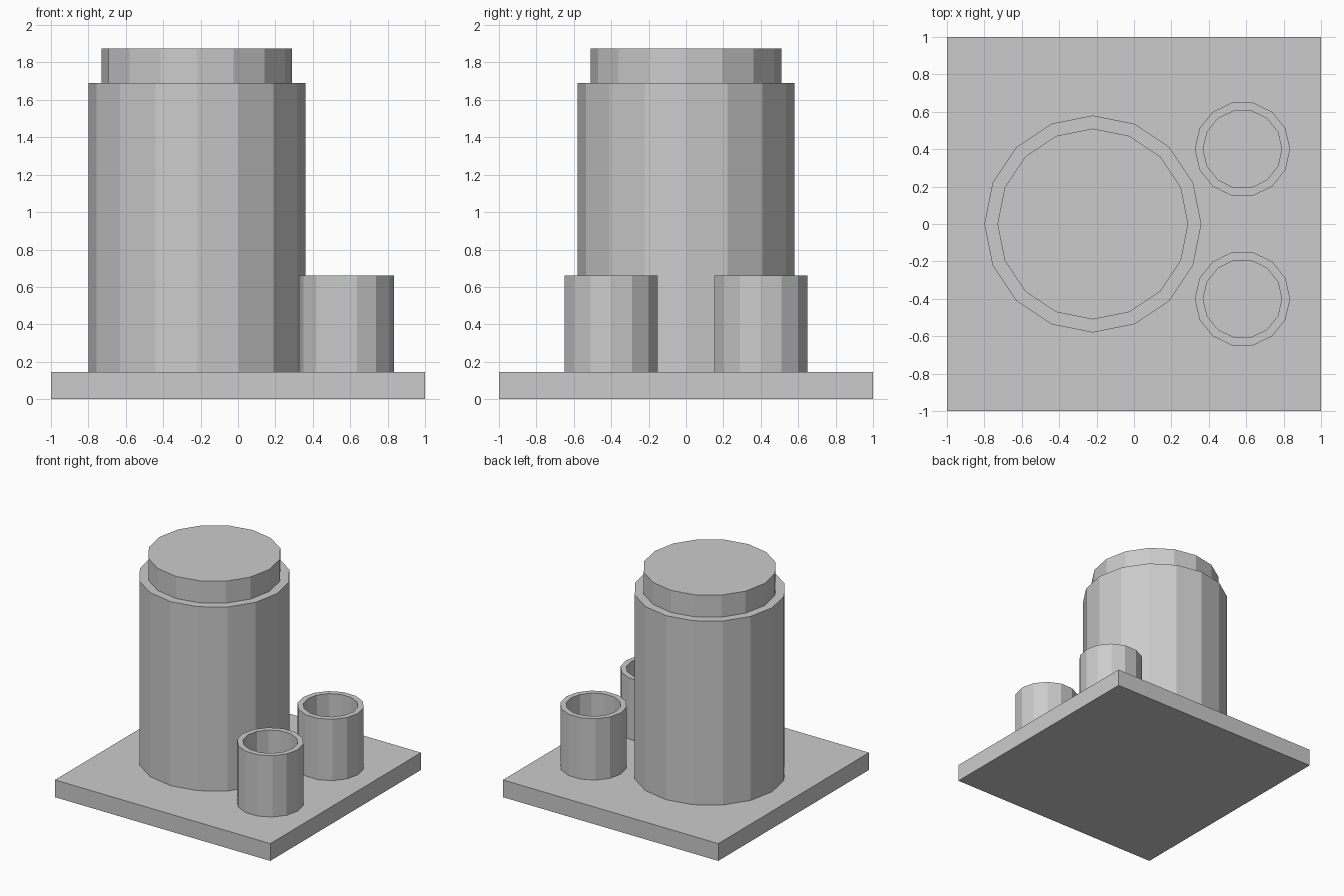
import bpy, bmesh
from math import cos, sin, tau

if "Cube" in bpy.data.objects:
    bpy.data.objects.remove(bpy.data.objects["Cube"])

BASE_TOP = 0.145


def finish(name, bm):
    bmesh.ops.recalc_face_normals(bm, faces=bm.faces)
    mesh = bpy.data.meshes.new(name)
    bm.to_mesh(mesh)
    bm.free()
    obj = bpy.data.objects.new(name, mesh)
    bpy.context.collection.objects.link(obj)
    return obj


def ring(bm, center, r, z, sides):
    return [bm.verts.new((center[0] + r * cos(tau * i / sides),
                          center[1] + r * sin(tau * i / sides), z))
            for i in range(sides)]


def bridge(bm, a, b):
    n = len(a)
    for i in range(n):
        j = (i + 1) % n
        bm.faces.new((a[i], a[j], b[j], b[i]))


def cylinder(name, center, r, z0, z1, sides):
    bm = bmesh.new()
    low, high = (ring(bm, center, r, z, sides) for z in (z0, z1))
    bridge(bm, low, high)
    bm.faces.new(low)
    bm.faces.new(high)
    return finish(name, bm)


def tube(name, center, r_out, r_in, z0, z1, sides):
    bm = bmesh.new()
    section = [(r_out, z0), (r_out, z1), (r_in, z1), (r_in, z0)]
    loops = [ring(bm, center, r, z, sides) for r, z in section]
    for k in range(4):
        bridge(bm, loops[k], loops[(k + 1) % 4])
    return finish(name, bm)


# Square base plate
bm = bmesh.new()
bmesh.ops.create_cube(bm, size=1)
bmesh.ops.scale(bm, vec=(2, 2, BASE_TOP), verts=bm.verts)
bmesh.ops.translate(bm, vec=(0, 0, BASE_TOP / 2), verts=bm.verts)
finish("base_plate", bm)

# Large canister with stepped lid
cylinder("canister_body", (-0.22, 0), 0.58, BASE_TOP, 1.69, 16)
cylinder("canister_lid", (-0.22, 0), 0.51, 1.69, 1.875, 16)

# Pair of small hollow holders
for side, y in (("front", -0.4), ("back", 0.4)):
    tube(f"{side}_holder", (0.58, y), 0.255, 0.21, BASE_TOP, 0.66, 14)
